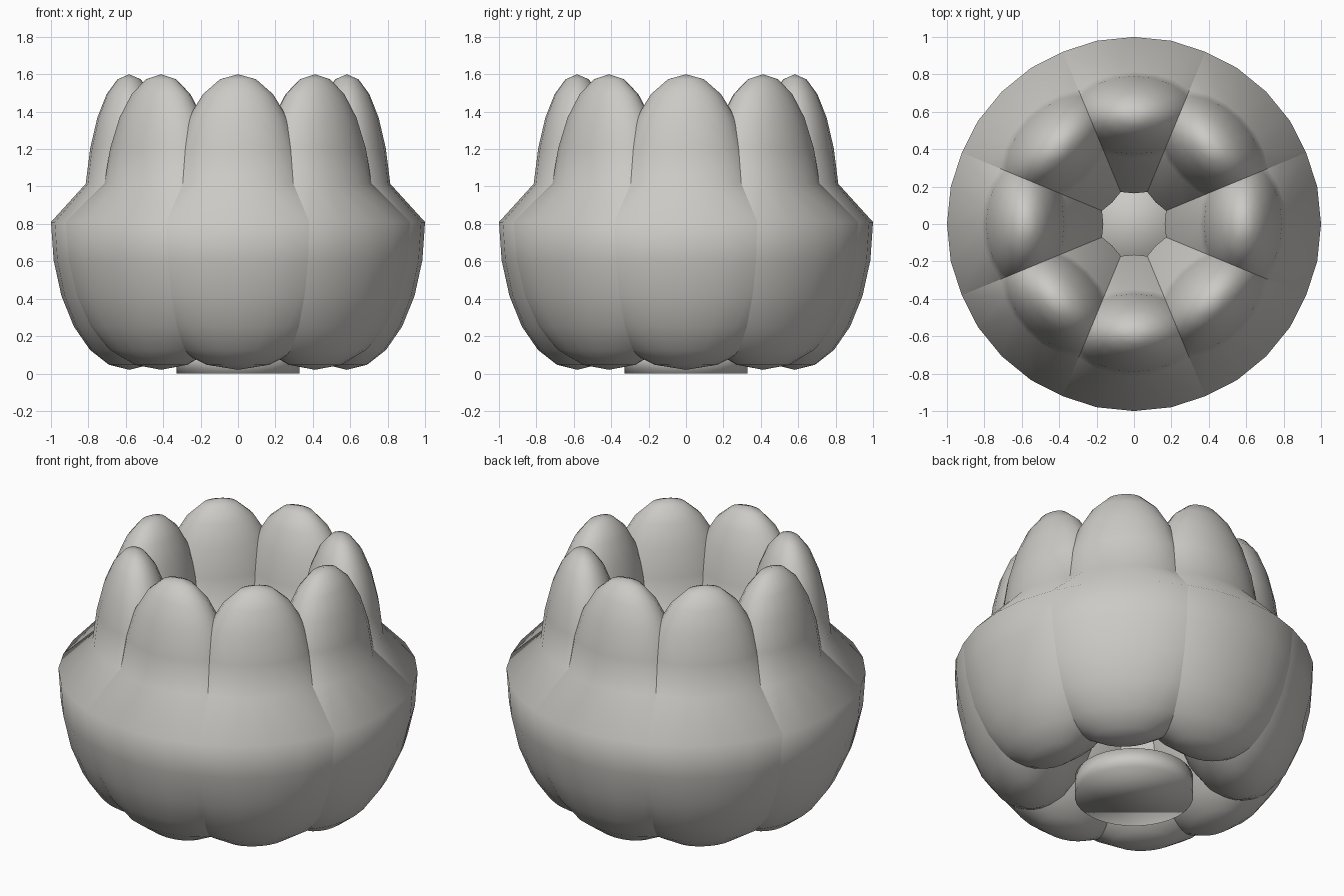
import bpy
import math

if "Cube" in bpy.data.objects:
    bpy.data.objects.remove(bpy.data.objects["Cube"], do_unlink=True)

PETALS = 8
RING = 0.582          # distance of each petal centre from the middle
MID_Z, HALF_H = 0.81, 0.79
DEPTH, WIDTH = 0.418, 0.65
UPPER = 0.575         # how much the upper half is drawn in

clay = bpy.data.materials.new("warm_grey_clay")
clay.use_nodes = True
COLOUR = (0.6, 0.59, 0.56, 1)
clay.diffuse_color = COLOUR
clay.node_tree.nodes["Principled BSDF"].inputs["Base Color"].default_value = COLOUR


def finish(obj, name):
    obj.name = name
    obj.data.name = name
    obj.data.materials.append(clay)
    for poly in obj.data.polygons:
        poly.use_smooth = True


# One petal: an egg with a full lower half and a slimmer upper half
bpy.ops.mesh.primitive_uv_sphere_add(segments=20, ring_count=12, radius=1)
petal = bpy.context.object
for v in petal.data.vertices:
    slim = UPPER if v.co.z > 0.01 else 1
    v.co.x *= DEPTH * slim
    v.co.y *= WIDTH * slim
    v.co.z *= HALF_H
finish(petal, "petal_1")

# Ring of overlapping petals sharing one mesh
for i in range(PETALS):
    obj = petal if i == 0 else petal.copy()
    if i:
        obj.name = f"petal_{i + 1}"
        bpy.context.collection.objects.link(obj)
    a = i * math.tau / PETALS
    obj.location = (RING * math.cos(a), RING * math.sin(a), MID_Z)
    obj.rotation_euler = (0, 0, a)

# Round foot, which also closes the bottom of the cup
bpy.ops.mesh.primitive_cylinder_add(vertices=32, radius=0.33, depth=0.12,
                                    location=(0, 0, 0.06))
finish(bpy.context.object, "foot")
